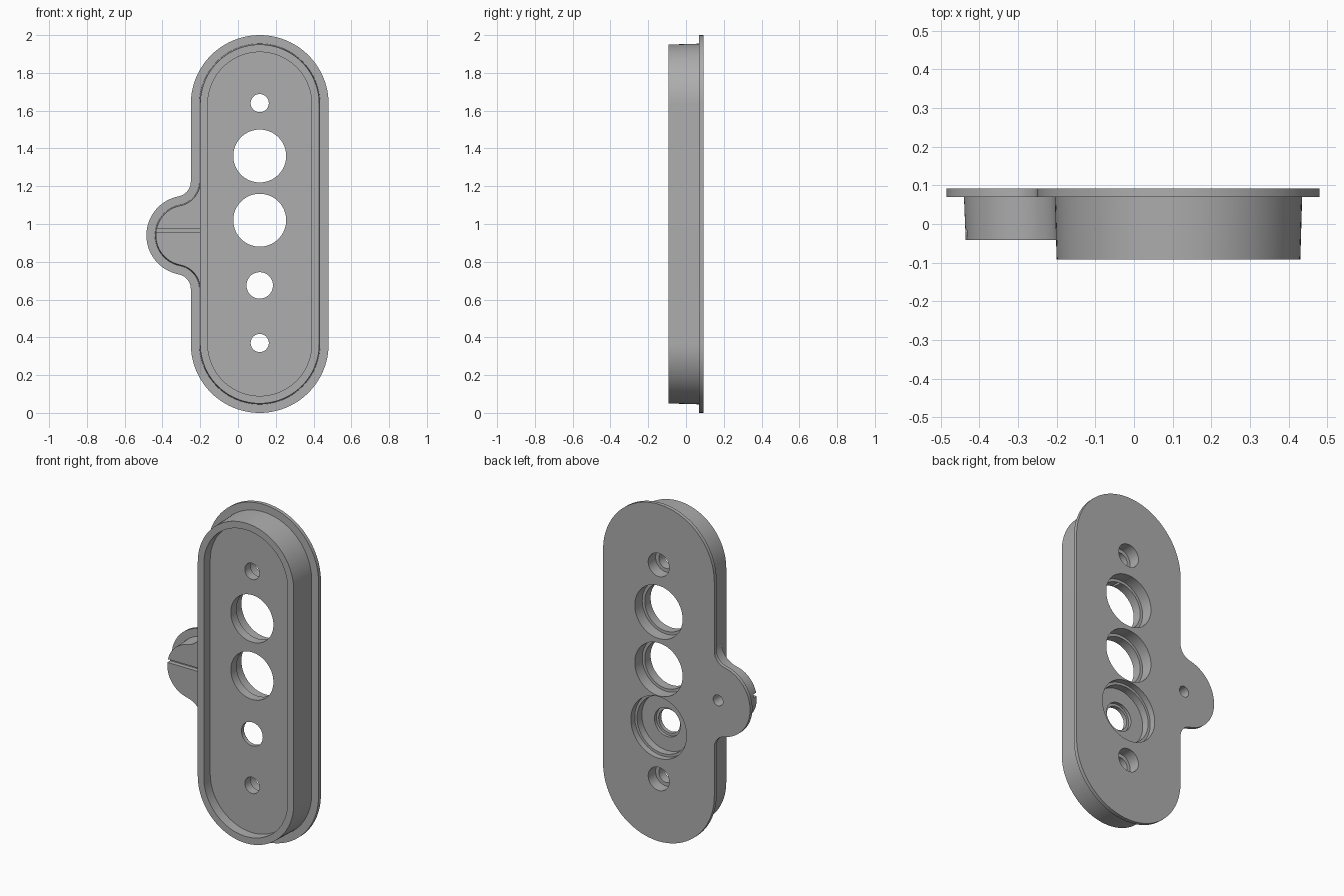
import bpy, bmesh
from math import sin, cos, atan2, degrees, radians

cube = bpy.data.objects.get("Cube")
if cube:
    bpy.data.objects.remove(cube, do_unlink=True)

grey = bpy.data.materials.new("plain grey")
grey.use_nodes = True
grey.diffuse_color = (0.42, 0.42, 0.42, 1)
grey.node_tree.nodes["Principled BSDF"].inputs["Base Color"].default_value = (0.42, 0.42, 0.42, 1)

CX = 0.115                     # centre line of the long body
BACK, FRONT = 0.092, -0.092
TAB_X, TAB_Z = -0.275, 0.94    # centre of the side tab
FIL_X, FIL_DZ = -0.33, 0.285   # centres of the blending fillets


def arc(x, z, r, start, end, n=32):
    return [(x + r * cos(radians(start + (end - start) * i / n)),
             z + r * sin(radians(start + (end - start) * i / n))) for i in range(n + 1)]


def capsule(inset):
    r = 0.365 - inset
    return arc(CX, 0.365, r, 180, 360, 48) + arc(CX, 1.635, r, 0, 180, 48)


def tab_edge(inset):
    """Fillet, round end, fillet, going downwards."""
    turn = degrees(atan2(FIL_DZ, TAB_X - FIL_X))
    f = 0.08 + inset
    top = arc(FIL_X, TAB_Z + FIL_DZ, f, 0, -turn, 16)
    end = arc(TAB_X, TAB_Z, 0.21 - inset, 180 - turn, 180 + turn, 48)
    low = arc(FIL_X, TAB_Z - FIL_DZ, f, turn, 0, 16)
    return top + end[1:-1] + low


def tab_loop(inset):
    edge = tab_edge(inset)
    return edge + [(-0.18, edge[-1][1]), (-0.18, edge[0][1])]


def loft(name, sections):
    """Closed solid through matching (outline, y) sections."""
    bm = bmesh.new()
    rings = [[bm.verts.new((x, y, z)) for x, z in loop] for loop, y in sections]
    for a, b in zip(rings, rings[1:]):
        for i in range(len(a)):
            j = (i + 1) % len(a)
            bm.faces.new((a[i], a[j], b[j], b[i]))
    bm.faces.new(rings[0])
    bm.faces.new(rings[-1])
    bmesh.ops.recalc_face_normals(bm, faces=bm.faces)
    mesh = bpy.data.meshes.new(name)
    bm.to_mesh(mesh)
    bm.free()
    mesh.materials.append(grey)
    ob = bpy.data.objects.new(name, mesh)
    bpy.context.collection.objects.link(ob)
    return ob


def stepped_hole(x, z, steps):
    """Turned cutter from (radius, y) steps."""
    return loft("hole_cutter", [(arc(x, z, r, 0, 360, 64)[:-1], y) for r, y in steps])


def combine(target, tool, operation):
    mod = target.modifiers.new(operation, 'BOOLEAN')
    mod.operation = operation
    mod.solver = 'EXACT'
    mod.object = tool
    tool.hide_render = True
    bpy.context.view_layer.objects.active = target
    bpy.ops.object.modifier_apply(modifier=mod.name)
    bpy.data.objects.remove(tool, do_unlink=True)


# back flange, with the tab outline blended into the long edge
flange = capsule(0) + tab_edge(0)
plate = loft("mounting_plate", [(flange, BACK), (flange, 0.07)])

# slightly tapered long body and tab body
combine(plate, loft("body", [(capsule(0.045), 0.08), (capsule(0.05), FRONT)]), 'UNION')
combine(plate, loft("tab_body", [(tab_loop(0.045), 0.081), (tab_loop(0.05), -0.042)]), 'UNION')

# front recess
combine(plate, loft("recess_cutter", [(capsule(0.09), -0.032), (capsule(0.09), -0.2)]), 'DIFFERENCE')

# holes, wider at the back
for z, wide, narrow in ((1.64, 0.069, 0.048), (1.36, 0.157, 0.14),
                        (1.02, 0.157, 0.14), (0.37, 0.069, 0.048)):
    combine(plate, stepped_hole(CX, z, [(wide, 0.2), (wide, 0.022),
                                        (narrow, 0.022), (narrow, -0.15)]), 'DIFFERENCE')
combine(plate, stepped_hole(CX, 0.675, [(0.183, 0.2), (0.183, 0.055), (0.168, 0.055), (0.168, 0.01),
                                        (0.085, 0.01), (0.085, -0.008), (0.07, -0.008),
                                        (0.07, -0.15)]), 'DIFFERENCE')
combine(plate, stepped_hole(TAB_X, TAB_Z, [(0.032, 0.2), (0.032, 0.0)]), 'DIFFERENCE')

# slot across the tab face
slot = [(-0.6, 0.957), (-0.202, 0.957), (-0.202, 0.977), (-0.6, 0.977)]
combine(plate, loft("slot_cutter", [(slot, -0.015), (slot, -0.1)]), 'DIFFERENCE')

bpy.ops.object.select_all(action='DESELECT')
plate.select_set(True)
bpy.context.view_layer.objects.active = plate
bpy.ops.object.shade_smooth_by_angle(angle=radians(30))
